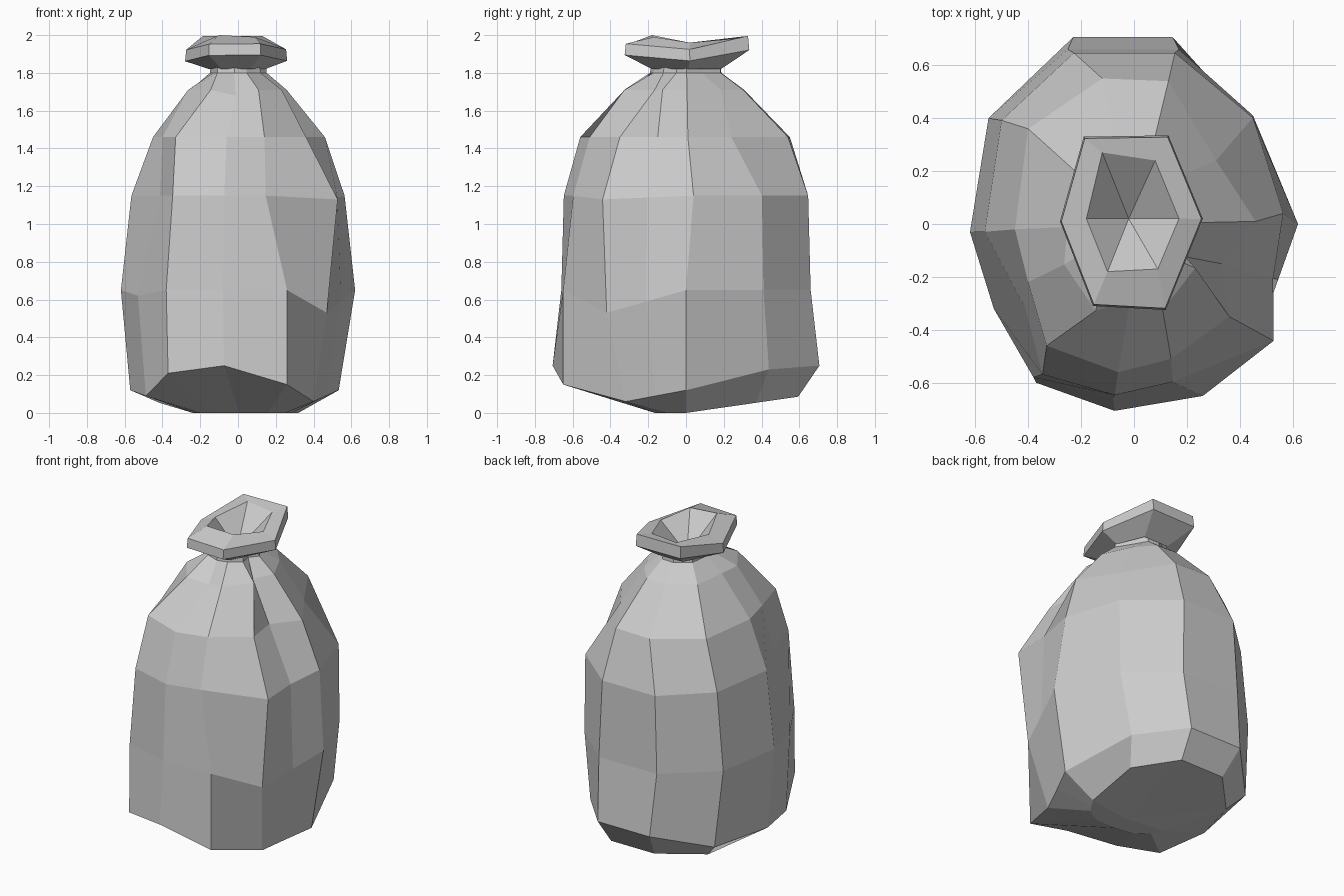
import bpy, bmesh

if "Cube" in bpy.data.objects:
    bpy.data.objects.remove(bpy.data.objects["Cube"])

# Cross-sections, counter-clockwise from +x
WALL = [(.62, 0), (.45, .41), (.17, .66), (-.25, .66), (-.55, .40), (-.62, -.03),
        (-.53, -.32), (-.38, -.58), (-.08, -.66), (.26, -.65), (.47, -.42), (.545, -.21)]
SHOULDER = [(.46, .01), (.31, .24), (.13, .54), (-.12, .55), (-.40, .36), (-.45, -.02),
            (-.40, -.22), (-.33, -.46), (-.06, -.56), (.14, -.51), (.36, -.35), (.33, -.15)]
MOUTH = [(.26, .02), (.13, .335), (-.19, .33), (-.28, .01), (-.155, -.31), (.12, -.325)]


def ring(outline, z, sx=1, sy=1, tweaks={}):
    pts = []
    for i, (x, y) in enumerate(outline):
        dx, dy, dz = tweaks.get(i, (0, 0, 0))
        pts.append((x * sx + dx, y * sy + dy, z + dz))
    return pts


def loft(name, rings, start=None, end=None):
    """Skin rings of equal count; optional apex points close the ends."""
    bm = bmesh.new()
    loops = [[bm.verts.new(p) for p in r] for r in rings]
    n = len(loops[0])
    for a, b in zip(loops, loops[1:]):
        for i in range(n):
            j = (i + 1) % n
            bm.faces.new((a[i], a[j], b[j], b[i]))
    for apex, loop in ((start, loops[0]), (end, loops[-1])):
        if apex:
            c = bm.verts.new(apex)
            for i in range(n):
                bm.faces.new((loop[i], loop[(i + 1) % n], c))
    bmesh.ops.recalc_face_normals(bm, faces=bm.faces)
    mesh = bpy.data.meshes.new(name)
    bm.to_mesh(mesh)
    bm.free()
    obj = bpy.data.objects.new(name, mesh)
    bpy.context.collection.objects.link(obj)
    return obj


# Underside: flat toward the front, rising gently at the back
under = [(x * (.75 if y > .1 else .45) + (.04 if y < .1 else 0),
          y * (.9 if y > 0 else .25), max(0, .13 * y)) for x, y in WALL]

# Base edge with uneven heights
heights = [.12, .23, .25, .25, .15, .12, .09, .21, .25, .15, .06, .09]
base = [(x * (.86 if x > 0 else .92), y * 1.07, h) for (x, y), h in zip(WALL, heights)]
base[7] = (-.37, -.60, .21)
base[9] = (.26, -.65, .15)
base[10] = (.40, -.32, .06)
base[11] = (.465, -.16, .09)

# Sack body with sagging walls and pleated shoulders
loft("sack_body", [
    under,
    base,
    ring(WALL, .65, tweaks={10: (0, 0, -.12), 11: (0, 0, -.06), 6: (0, 0, -.03)}),
    ring(WALL, 1.15, .91, .98, {0: (0, .04, 0), 1: (.04, 0, 0), 6: (.07, 0, 0),
                                9: (-.09, .04, 0), 10: (.10, -.03, -.02),
                                11: (.03, 0, -.01)}),
    ring(SHOULDER, 1.46),
    ring(SHOULDER, 1.71, .56, .56, {1: (0, .05, 0), 6: (-.04, -.03, 0), 7: (.04, -.07, 0),
                                    8: (.02, .03, -.03), 9: (.03, -.04, 0),
                                    10: (.03, .03, 0), 11: (.01, -.04, 0)}),
    ring(SHOULDER, 1.80, .33, .34),
    ring(SHOULDER, 1.85, .32, .33),
], start=(.03, -.04, 0))


def rim(z, s, front, back):
    # Saddle-shaped rim: front and back ends stand higher than the sides
    return [(x * s, y * s, z + (front if y < 0 else back) * abs(y) / .33) for x, y in MOUTH]


# Flared collar above the tie, with a deep sunken mouth
inner = [(.17, .02, 1.96), (.08, .24, 1.98), (-.12, .27, 1.985),
         (-.18, .02, 1.96), (-.10, -.18, 2), (.09, -.17, 1.99)]
loft("sack_collar", [
    rim(1.82, .55, 0, 0),
    rim(1.86, 1, .035, .06),
    rim(1.92, .98, .035, .075),
    inner,
], end=(-.02, .02, 1.79))
